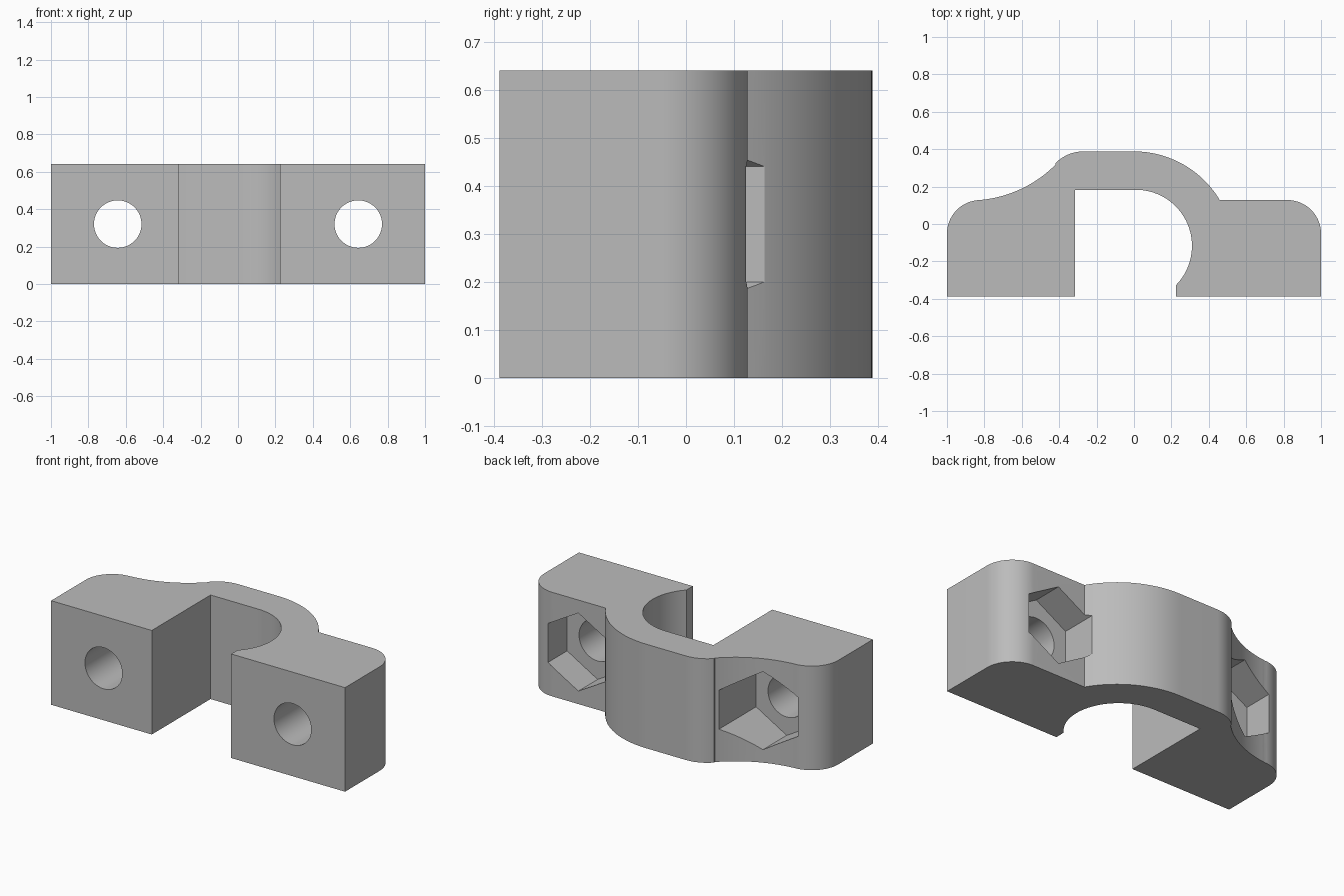
import bpy, bmesh
from math import sin, cos, radians, pi

cube = bpy.data.objects.get("Cube")
if cube:
    bpy.data.objects.remove(cube, do_unlink=True)

HEIGHT = 0.64
FRONT = -0.388
BOLT_X = 0.643

grey = bpy.data.materials.new("plain grey")
grey.use_nodes = True
grey.diffuse_color = (0.5, 0.5, 0.5, 1)
grey.node_tree.nodes["Principled BSDF"].inputs["Base Color"].default_value = (0.5, 0.5, 0.5, 1)


def arc(cx, cy, r, start, end, steps=24):
    """Points along a circular arc, angles in degrees."""
    angles = [radians(start + (end - start) * i / steps) for i in range(steps + 1)]
    return [(cx + r * cos(a), cy + r * sin(a)) for a in angles]


def prism(name, points, vector):
    """Extrude a closed outline of 3D points along a vector."""
    bm = bmesh.new()
    face = bm.faces.new([bm.verts.new(p) for p in points])
    result = bmesh.ops.extrude_face_region(bm, geom=[face])
    moved = [v for v in result["geom"] if isinstance(v, bmesh.types.BMVert)]
    bmesh.ops.translate(bm, verts=moved, vec=vector)
    bmesh.ops.recalc_face_normals(bm, faces=bm.faces)
    mesh = bpy.data.meshes.new(name)
    bm.to_mesh(mesh)
    bm.free()
    mesh.materials.append(grey)
    obj = bpy.data.objects.new(name, mesh)
    bpy.context.collection.objects.link(obj)
    return obj


def bolt_cutter(name, x, radius, sides, y_start, length):
    """Regular prism along y, with a corner pointing up."""
    ring = [(x + radius * sin(2 * pi * i / sides), y_start,
             HEIGHT / 2 + radius * cos(2 * pi * i / sides)) for i in range(sides)]
    return prism(name, ring, (0, length, 0))


# Clamp outline, clockwise from the front corner of the -x flange
outline = [(-1, FRONT)]
outline += arc(-0.82, -0.052, 0.18, 180, 90)       # rounded end
outline += arc(-0.88, 0.776, 0.65, -84, -45)       # concave sweep up
outline += arc(-0.27, 0.178, 0.21, 135, 90)        # shoulder
outline += arc(0, -0.146, 0.534, 90, 30.8)         # outer bow
outline += arc(0.82, -0.052, 0.18, 90, 0)          # rounded end
outline += [(1, FRONT), (0.225, FRONT)]
outline += arc(0.01, -0.117, 0.30, -44, 90, 36)    # inner seat
outline += [(-0.315, 0.183), (-0.315, FRONT)]
clamp = prism("clamp_body", [(x, y, 0) for x, y in outline], (0, 0, HEIGHT))

# Bolt holes and hexagonal nut pockets
cutters = []
for side, x in (("left", BOLT_X), ("right", -BOLT_X)):
    cutters.append(bolt_cutter(side + "_bolt_hole_cutter", x, 0.127, 48, -0.6, 1.2))
    cutters.append(bolt_cutter(side + "_nut_pocket_cutter", x, 0.24, 6, -0.06, 0.7))

bpy.ops.object.select_all(action="DESELECT")
bpy.context.view_layer.objects.active = clamp
clamp.select_set(True)
for cutter in cutters:
    cutter.hide_render = True
    mod = clamp.modifiers.new(cutter.name, "BOOLEAN")
    mod.operation = "DIFFERENCE"
    mod.solver = "EXACT"
    mod.object = cutter
    bpy.ops.object.modifier_apply(modifier=mod.name)
    bpy.data.objects.remove(cutter, do_unlink=True)

bpy.ops.object.shade_smooth_by_angle(angle=radians(25))
